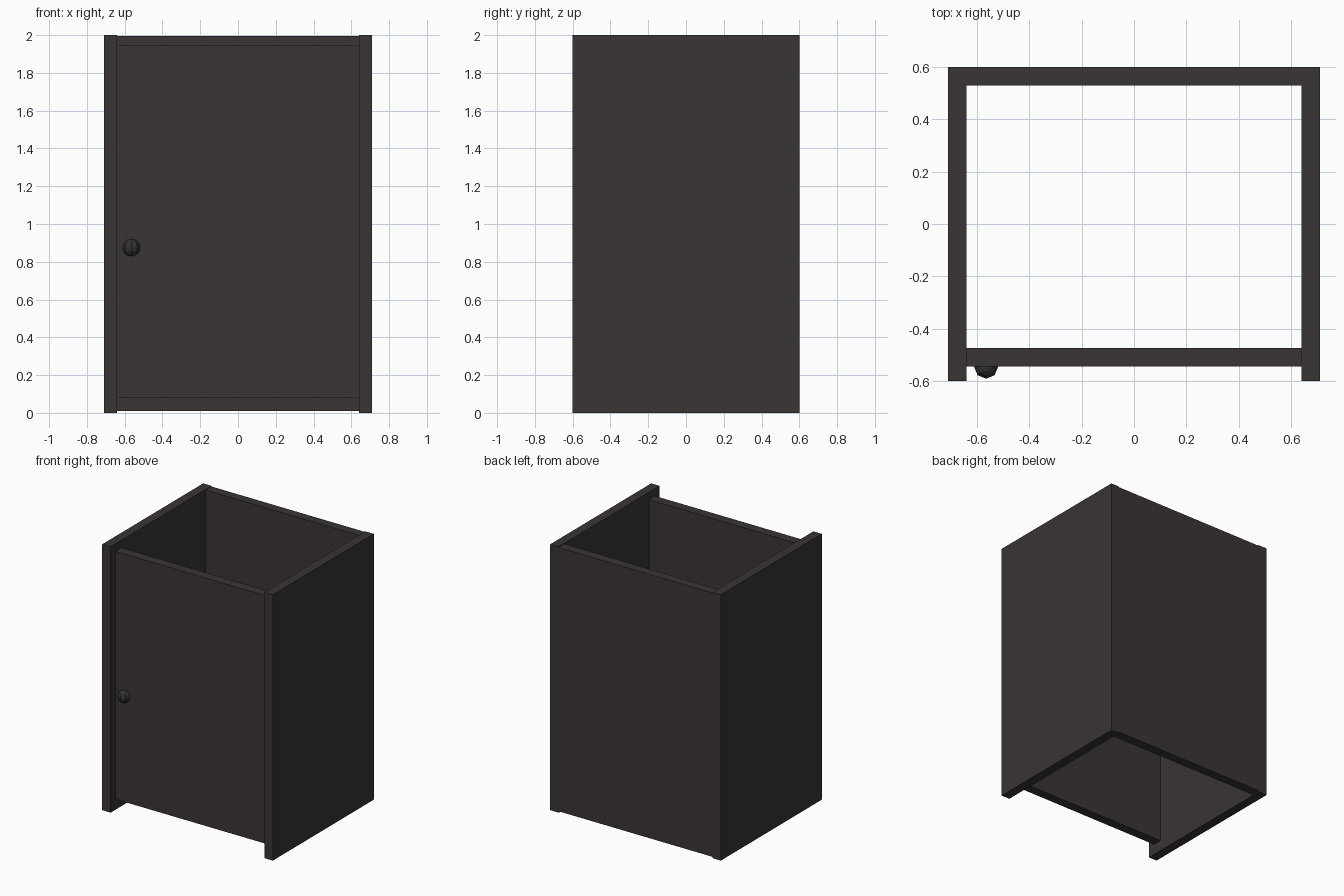
import bpy

if "Cube" in bpy.data.objects:
    bpy.data.objects.remove(bpy.data.objects["Cube"], do_unlink=True)


def material(name, rgb):
    mat = bpy.data.materials.new(name)
    mat.use_nodes = True
    color = (*rgb, 1.0)
    mat.diffuse_color = color
    mat.node_tree.nodes["Principled BSDF"].inputs["Base Color"].default_value = color
    return mat


def panel(name, low, high, mat):
    """Box between two opposite corners."""
    center = [(a + b) / 2 for a, b in zip(low, high)]
    bpy.ops.mesh.primitive_cube_add(size=1, location=center)
    obj = bpy.context.object
    obj.name = name
    obj.scale = [b - a for a, b in zip(low, high)]
    bpy.ops.object.transform_apply(location=False, rotation=False, scale=True)
    obj.data.materials.append(mat)
    return obj


wood = material("dark_wood", (0.042, 0.035, 0.034))
metal = material("dark_knob", (0.034, 0.032, 0.031))

OUTER, INNER, DEPTH = 0.71, 0.64, 0.6

# Full-height side panels
for name, side in (("right_side", -1), ("left_side", 1)):
    x0, x1 = sorted((side * INNER, side * OUTER))
    panel(name, (x0, -DEPTH, 0), (x1, DEPTH, 2), wood)

# Back panel and recessed door between the sides
panel("back_panel", (-INNER, 0.53, 0.01), (INNER, DEPTH, 1.995), wood)
panel("door", (-INNER, -0.545, 0.08), (INNER, -0.473, 1.945), wood)

# Round knob half sunk into the door
bpy.ops.mesh.primitive_uv_sphere_add(segments=8, ring_count=8, radius=0.046,
                                     location=(-0.565, -0.545, 0.875))
knob = bpy.context.object
knob.name = "door_knob"
knob.data.materials.append(metal)
